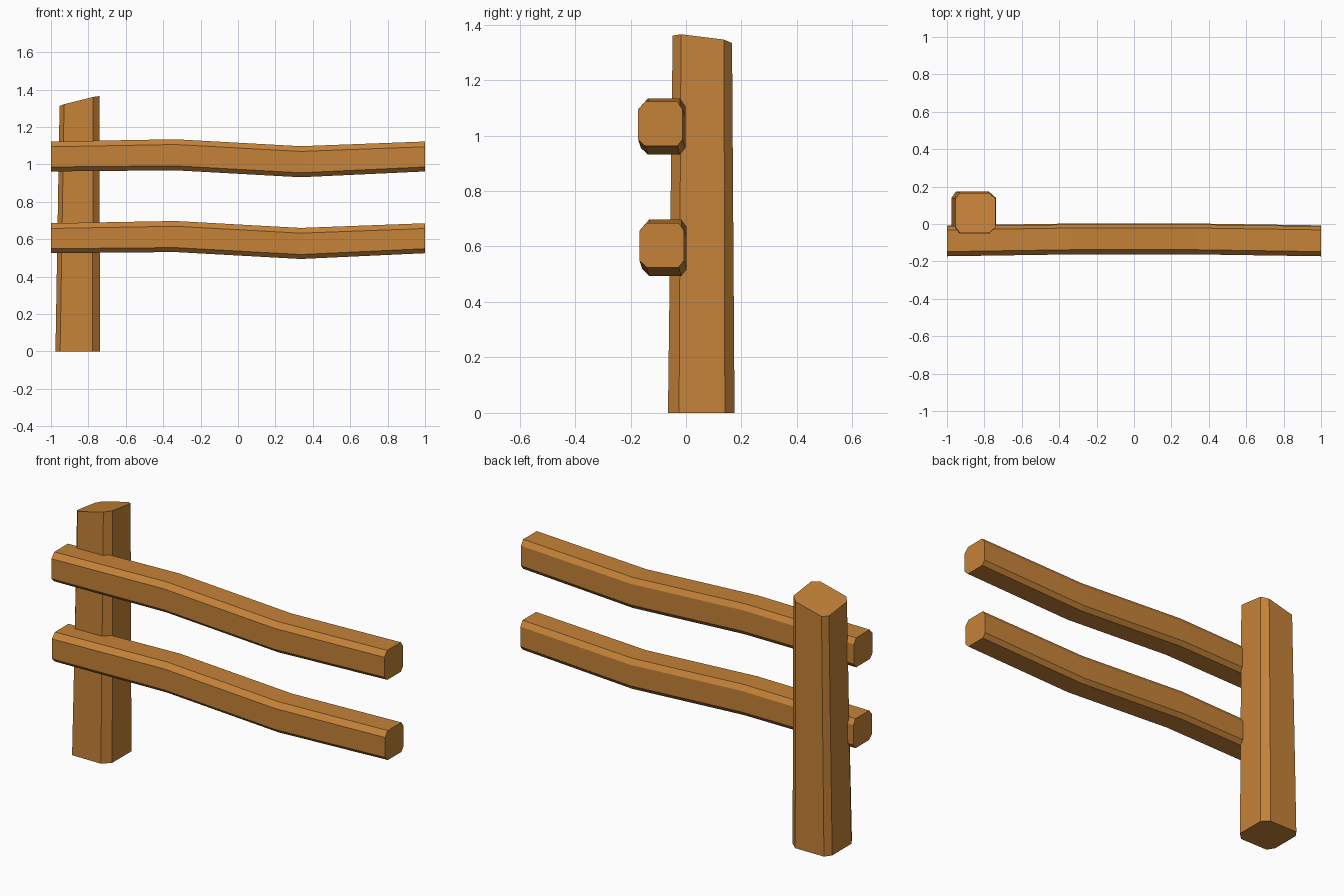
import bpy, bmesh

if "Cube" in bpy.data.objects:
    bpy.data.objects.remove(bpy.data.objects["Cube"])

wood = bpy.data.materials.new("warm_wood")
wood.diffuse_color = (0.56, 0.225, 0.04, 1)
wood.use_nodes = True
wood.node_tree.nodes["Principled BSDF"].inputs["Base Color"].default_value = wood.diffuse_color


def octagon(a, b, cut_a, cut_b):
    """Chamfered rectangle; a, b are (min, max), cuts are for the min and max sides."""
    (a0, a1), (b0, b1) = a, b
    (p, q), (r, s) = cut_a, cut_b
    return [(a0 + p, b0), (a1 - q, b0), (a1, b0 + r), (a1, b1 - s),
            (a1 - q, b1), (a0 + p, b1), (a0, b1 - s), (a0, b0 + r)]


def loft(name, rings):
    """Skin matching rings of points and cap both ends."""
    bm = bmesh.new()
    loops = [[bm.verts.new(p) for p in ring] for ring in rings]
    n = len(loops[0])
    for lo, hi in zip(loops, loops[1:]):
        for i in range(n):
            j = (i + 1) % n
            bm.faces.new((lo[i], lo[j], hi[j], hi[i]))
    bm.faces.new(loops[0][::-1])
    bm.faces.new(loops[-1])
    bmesh.ops.recalc_face_normals(bm, faces=bm.faces)
    mesh = bpy.data.meshes.new(name)
    bm.to_mesh(mesh)
    bm.free()
    mesh.materials.append(wood)
    obj = bpy.data.objects.new(name, mesh)
    bpy.context.collection.objects.link(obj)


# Tapered post with a slanted top
base = octagon((-0.976, -0.738), (-0.065, 0.175), (0.025, 0.04), (0.04, 0.035))
top = octagon((-0.954, -0.741), (-0.048, 0.166), (0.024, 0.034), (0.03, 0.029))
loft("post", [[(x, y, 0) for x, y in base],
              [(x, y, 1.365 + 0.25 * (x + 0.741) - 0.125 * (y + 0.018)) for x, y in top]])

# Two crooked rails: x, centre y, centre z, half height
stations = [(-1, -0.0925, 1.042, 0.08), (-0.335, -0.0825, 1.051, 0.083),
            (0.335, -0.0825, 1.014, 0.083), (1, -0.0925, 1.042, 0.08)]
for name, dy, dz in (("upper_rail", 0, 0), ("lower_rail", 0.005, -0.437)):
    rings = []
    for x, y, z, h in stations:
        section = octagon((y - 0.08, y + 0.08), (z - h, z + h), (0.025, 0.019), (0.024, 0.028))
        rings.append([(x, v + dy, w + dz) for v, w in section])
    loft(name, rings)
